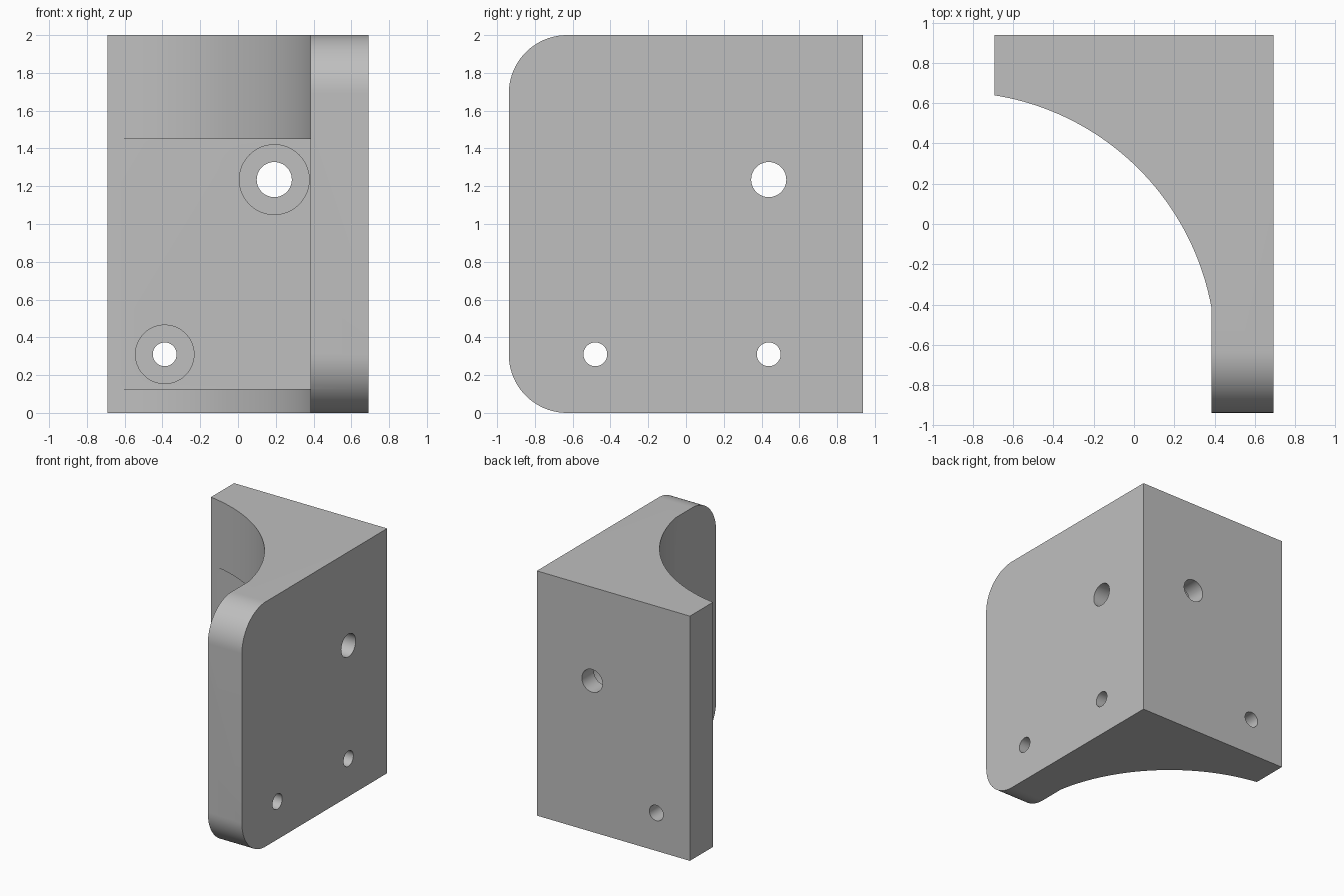
import bpy, bmesh, math
from mathutils import Vector

if "Cube" in bpy.data.objects:
    bpy.data.objects.remove(bpy.data.objects["Cube"], do_unlink=True)

HX, HY, H = 0.692, 0.938, 2.0      # half width, half depth, height
WALL = 0.308                       # plate thickness
IX, IY = HX - WALL, HY - WALL      # inner faces of the two plates
ROUND = 0.308                      # corner radius of the side plate

grey = bpy.data.materials.new("plain_grey")
grey.use_nodes = True
grey.diffuse_color = (0.52, 0.52, 0.52, 1)
grey.node_tree.nodes["Principled BSDF"].inputs["Base Color"].default_value = (0.52, 0.52, 0.52, 1)


def prism(name, points, direction):
    """Extrude a flat outline along a direction."""
    bm = bmesh.new()
    face = bm.faces.new([bm.verts.new(p) for p in points])
    ext = bmesh.ops.extrude_face_region(bm, geom=[face])
    verts = [v for v in ext["geom"] if isinstance(v, bmesh.types.BMVert)]
    bmesh.ops.translate(bm, verts=verts, vec=Vector(direction))
    bmesh.ops.recalc_face_normals(bm, faces=bm.faces)
    mesh = bpy.data.meshes.new(name)
    bm.to_mesh(mesh)
    bm.free()
    obj = bpy.data.objects.new(name, mesh)
    bpy.context.collection.objects.link(obj)
    mesh.materials.append(grey)
    return obj


def arc(cx, cy, r, a0, a1, n):
    return [(cx + r * math.cos(a0 + (a1 - a0) * i / n),
             cy + r * math.sin(a0 + (a1 - a0) * i / n)) for i in range(n + 1)]


def combine(body, tool, operation):
    mod = body.modifiers.new("cut", 'BOOLEAN')
    mod.operation, mod.solver, mod.object = operation, 'EXACT', tool
    bpy.context.view_layer.objects.active = body
    bpy.ops.object.modifier_apply(modifier=mod.name)
    bpy.data.objects.remove(tool, do_unlink=True)


# Gusseted corner profile with a concave arc
R, CX, CY = 1.306, -0.90, -0.65
a_start = math.acos((IX - CX) / R)
a_end = math.acos((-HX - CX) / R)
outline = [(-HX, HY), (HX, HY), (HX, -HY), (IX, -HY)] + arc(CX, CY, R, a_start, a_end, 48)
bracket = prism("corner_bracket", [(x, y, 0) for x, y in outline], (0, 0, H))

# Rounded front corners of the side plate
q = math.pi / 2
side = [(HY + 1, -1), (HY + 1, H + 1), (-HY + ROUND, H + 1)]
side += arc(-HY + ROUND, H - ROUND, ROUND, q, 2 * q, 20)
side += arc(-HY + ROUND, ROUND, ROUND, 2 * q, 3 * q, 20)
side += [(-HY + ROUND, -1)]
combine(bracket, prism("rounding", [(-1, y, z) for y, z in side], (2, 0, 0)), 'INTERSECT')

# Pocket between the upper and lower gussets
pocket = [(-1, -1.2), (IX, -1.2), (IX, IY), (-1, IY)]
combine(bracket, prism("pocket", [(x, y, 0.127) for x, y in pocket], (0, 0, 1.323)), 'DIFFERENCE')


def bore(axis, pos, z, r, r_head):
    """Screw hole with a counterbore on the inner face of its plate."""
    for radius, start, length in ((r, 0.1, 1.0), (r_head, -WALL / 2, -0.25)):
        ring = arc(pos, z, radius, 0, 2 * math.pi, 48)[:-1]
        if axis == 'Y':
            tool = prism("hole", [(u, HY + start - (0.6 if start > 0 else 0), w) for u, w in ring], (0, length, 0))
        else:
            tool = prism("hole", [(HX + start - (0.6 if start > 0 else 0), u, w) for u, w in ring], (length, 0, 0))
        combine(bracket, tool, 'DIFFERENCE')


bore('Y', 0.192, 1.235, 0.093, 0.185)
bore('Y', -0.388, 0.31, 0.063, 0.155)
bore('X', 0.438, 1.235, 0.093, 0.185)
bore('X', 0.438, 0.31, 0.063, 0.155)
bore('X', -0.48, 0.31, 0.063, 0.155)

bpy.ops.object.select_all(action='DESELECT')
bracket.select_set(True)
bpy.context.view_layer.objects.active = bracket
bpy.ops.object.shade_smooth_by_angle(angle=math.radians(25))
